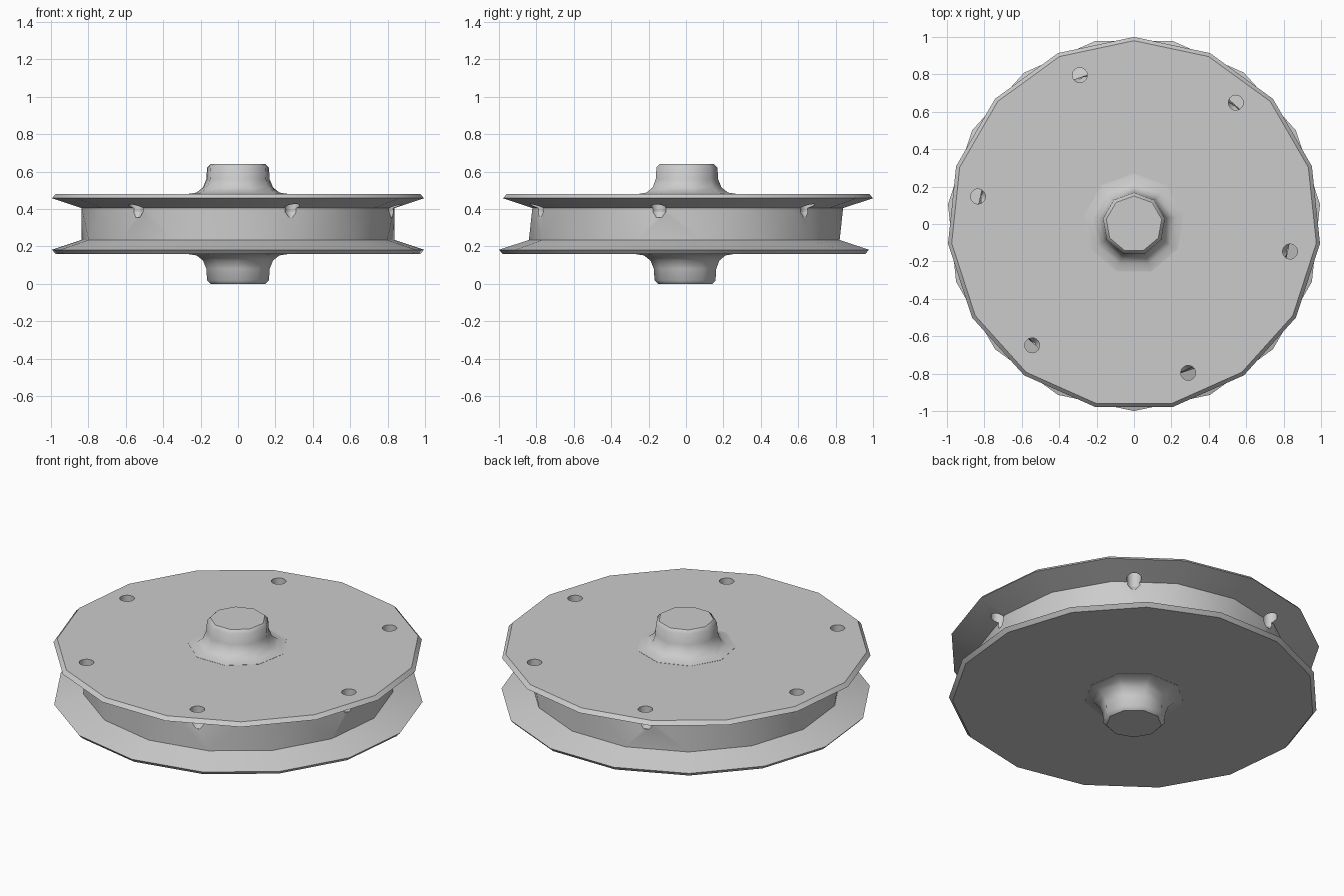
import bpy, bmesh
from math import cos, sin, radians, tau

if "Cube" in bpy.data.objects:
    bpy.data.objects.remove(bpy.data.objects["Cube"], do_unlink=True)

MID = 0.32      # height of the middle plane
SIDES = 15      # sides of the wheel


def ring(bm, radius, z, sides, start, centre=(0, 0)):
    """Add one polygon ring of vertices, first one at angle start."""
    return [bm.verts.new((centre[0] + radius * cos(start + tau * i / sides),
                          centre[1] + radius * sin(start + tau * i / sides), z))
            for i in range(sides)]


def bridge(bm, low, high, twisted=False):
    """Join two rings with quads, or with triangles when half a step apart."""
    for i in range(len(low)):
        j = (i + 1) % len(low)
        if twisted:
            bm.faces.new((low[i], low[j], high[i]))
            bm.faces.new((high[i], low[j], high[j]))
        else:
            bm.faces.new((low[i], low[j], high[j], high[i]))


def lathe(bm, profile, sides, start, centre=(0, 0)):
    """Closed solid turned from (radius, height) points, bottom to top."""
    rings = [ring(bm, r, z, sides, start, centre) for r, z in profile]
    for low, high in zip(rings, rings[1:]):
        bridge(bm, low, high)
    bm.faces.new(rings[0])
    bm.faces.new(rings[-1])


def finish(bm, name):
    bmesh.ops.recalc_face_normals(bm, faces=bm.faces)
    mesh = bpy.data.meshes.new(name)
    bm.to_mesh(mesh)
    bm.free()
    obj = bpy.data.objects.new(name, mesh)
    bpy.context.collection.objects.link(obj)
    return obj


def activate(obj):
    bpy.ops.object.select_all(action='DESELECT')
    obj.select_set(True)
    bpy.context.view_layer.objects.active = obj


# Grooved wheel: two flanges turned half a step apart, joined by the drum
flange = [(0.84, 0.405), (1.0, 0.458), (0.98, 0.48)]
bm = bmesh.new()
step = tau / SIDES
upper = [ring(bm, r, z, SIDES, radians(90)) for r, z in flange]
lower = [ring(bm, r, 2 * MID - z, SIDES, radians(90) - step / 2) for r, z in flange]
bridge(bm, lower[0], upper[0], twisted=True)
for rings in (upper, lower):
    for a, b in zip(rings, rings[1:]):
        bridge(bm, a, b)
    bm.faces.new(rings[-1])
wheel = finish(bm, "grooved_wheel")

# Six blind holes with tapered ends, drilled from the top flange into the drum
bm = bmesh.new()
for k in range(6):
    a = radians(50 + 60 * k)
    lathe(bm, [(0.02, 0.355), (0.04, 0.385), (0.04, 0.6)], 16, a,
          (0.847 * cos(a), 0.847 * sin(a)))
cutter = finish(bm, "hole_cutter")
cutter.hide_render = True

activate(wheel)
cut = wheel.modifiers.new("holes", 'BOOLEAN')
cut.operation = 'DIFFERENCE'
cut.solver = 'EXACT'
cut.object = cutter
bpy.ops.object.modifier_apply(modifier=cut.name)
bpy.data.objects.remove(cutter, do_unlink=True)
bpy.ops.object.shade_smooth_by_angle(angle=radians(30))

# Nine-sided hubs with a flared foot and a chamfered end
hub = [(0.27, 0.47), (0.27, 0.481), (0.225, 0.488), (0.19, 0.515),
       (0.172, 0.56), (0.168, 0.622), (0.15, 0.64)]
for name, flip in (("top_hub", 1), ("bottom_hub", -1)):
    bm = bmesh.new()
    lathe(bm, [(r, MID + flip * (z - MID)) for r, z in hub], 9, radians(90 * flip))
    activate(finish(bm, name))
    bpy.ops.object.shade_smooth_by_angle(angle=radians(42))
